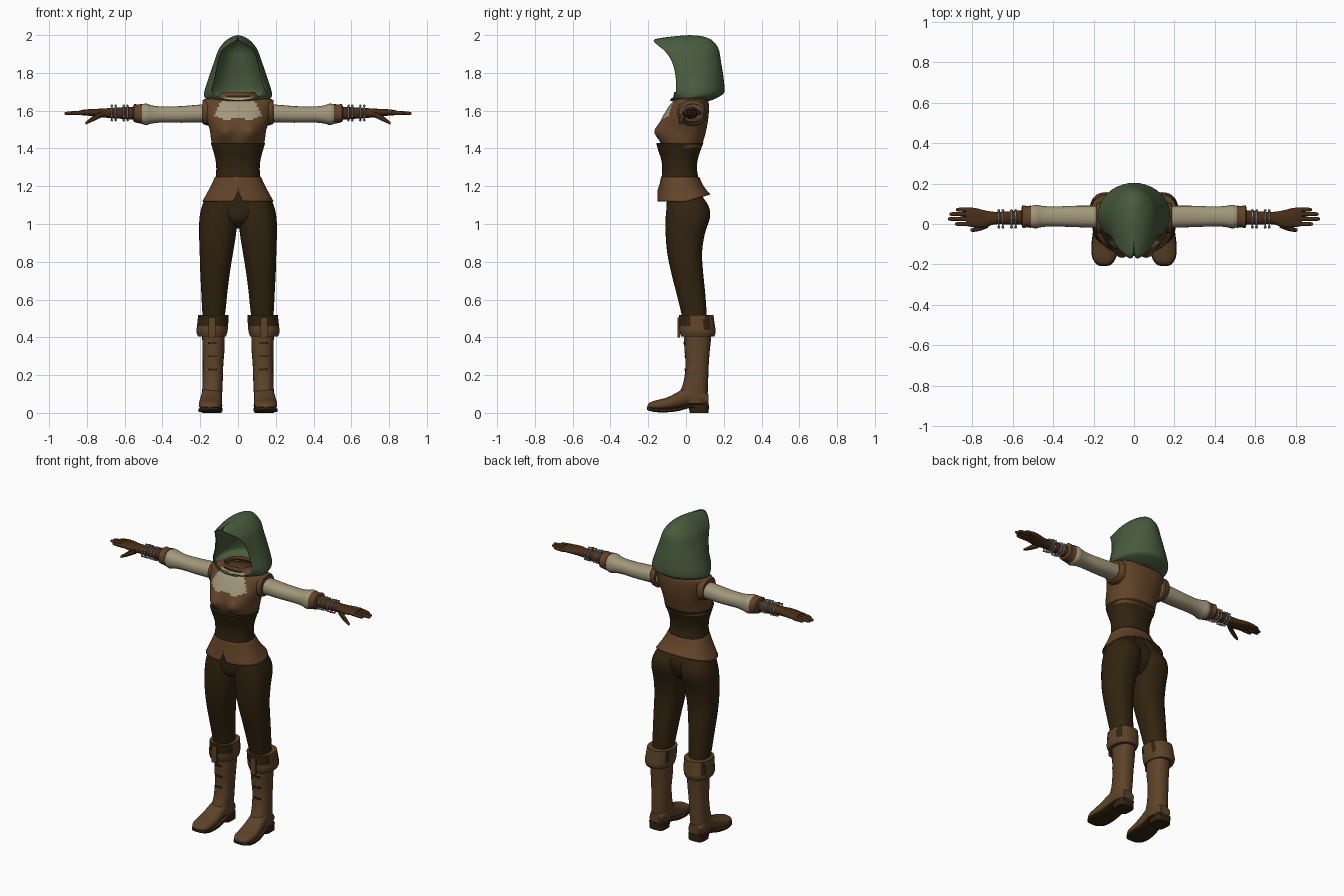
import bpy, bmesh, math
from math import exp, sin, cos, pi


def material(name, rgb):
    m = bpy.data.materials.new(name)
    m.diffuse_color = (*rgb, 1)
    return m


GREEN = material("hood green", (0.066, 0.105, 0.048))
BROWN = material("vest brown", (0.125, 0.058, 0.022))
DARK = material("trouser brown", (0.031, 0.017, 0.005))
CREAM = material("shirt cream", (0.36, 0.31, 0.20))
BOOT = material("boot brown", (0.11, 0.056, 0.022))
GLOVE = material("glove brown", (0.065, 0.026, 0.008))
SILVER = material("silver", (0.45, 0.46, 0.45))


def smooth_rows(rows, k):
    """Insert k - 1 spline rows between neighbouring rows."""
    out = []
    for i in range(len(rows) - 1):
        a, b, c, d = (rows[min(max(j, 0), len(rows) - 1)] for j in range(i - 1, i + 3))
        for s in range(k):
            t = s / k
            out.append([0.5 * (2 * q + (r - p) * t + (2 * p - 5 * q + 4 * r - w) * t * t
                               + (3 * q - p - 3 * r + w) * t ** 3)
                        for p, q, r, w in zip(a, b, c, d)])
    return out + [rows[-1]]


def finish(name, bm, mats, mirror=False, rule=None, thick=0, angle=40):
    bmesh.ops.recalc_face_normals(bm, faces=bm.faces)
    for f in bm.faces:
        f.smooth = True
        if rule:
            f.material_index = rule(f.calc_center_median())
    me = bpy.data.meshes.new(name)
    bm.to_mesh(me)
    bm.free()
    for m in mats:
        me.materials.append(m)
    me.set_sharp_from_angle(angle=math.radians(angle))
    ob = bpy.data.objects.new(name, me)
    bpy.context.collection.objects.link(ob)
    if mirror:
        ob.modifiers.new("mirror", 'MIRROR').use_mirror_merge = False
    if thick:
        mod = ob.modifiers.new("thickness", 'SOLIDIFY')
        mod.thickness = thick
    return ob


def skin(bm, rings, closed):
    vs = [[bm.verts.new(p) for p in r] for r in rings]
    n = len(vs[0])
    for a, b in zip(vs, vs[1:]):
        for i in range(n if closed else n - 1):
            j = (i + 1) % n
            bm.faces.new((a[i], a[j], b[j], b[i]))
    return vs


def loft(name, axis, rows, mats, n=24, k=3, p=2.3, caps=True, move=None, **kw):
    """Rows hold position along the axis, then low/high bounds on the other two axes."""
    rings = []
    for t, a0, a1, b0, b1 in smooth_rows(rows, k):
        ring = []
        for i in range(n):
            c, s = cos(2 * pi * i / n), sin(2 * pi * i / n)
            a = (a0 + a1) / 2 + (a1 - a0) / 2 * math.copysign(abs(c) ** (2 / p), c)
            b = (b0 + b1) / 2 + (b1 - b0) / 2 * math.copysign(abs(s) ** (2 / p), s)
            co = {'X': (t, a, b), 'Y': (a, t, b), 'Z': (a, b, t)}[axis]
            ring.append(move(*co) if move else co)
        rings.append(ring)
    bm = bmesh.new()
    vs = skin(bm, rings, True)
    if caps:
        bm.faces.new(vs[0])
        bm.faces.new(vs[-1])
    return finish(name, bm, mats, **kw)


def sym(rows):
    return [(z, -w, w, f, b) for z, w, f, b in rows]


def box(name, mat, lo, hi):
    bm = bmesh.new()
    bmesh.ops.create_cube(bm, size=1)
    for v in bm.verts:
        v.co = [(l + h) / 2 + c * (h - l) for c, l, h in zip(v.co, lo, hi)]
    return finish(name, bm, [mat], mirror=True)


# Hood: z, rim x, rim y, half width, y of widest point, back y, lift at the back
hood_rows = [(1.650, 0, -.080, .10, .03, .12, 0), (1.657, .06, -.082, .165, .03, .18, .02),
             (1.690, .14, -.055, .180, .04, .203, .01), (1.78, .125, -.055, .153, .04, .198, 0),
             (1.86, .108, -.075, .126, .03, .185, 0), (1.92, .085, -.115, .104, .03, .175, 0),
             (1.955, .045, -.155, .08, .02, .155, 0), (1.978, .008, -.165, .055, .02, .13, 0),
             (1.994, 0, -.06, .025, .02, .085, 0), (2.0, 0, .02, 0, .02, .02, 0)]
rings = []
for z, rx, ry, w, yw, yb, lift in smooth_rows(hood_rows, 3):
    rx, w = max(rx, 0), max(w, 0)
    half = [(rx + (w - rx) * sin(t * pi / 16), ry + (yw - ry) * t / 8) for t in range(8)]
    half += [(w * cos(t * pi / 20), yw + (yb - yw) * sin(t * pi / 20)) for t in range(11)]
    pts = half + [(-x, y) for x, y in half[-2::-1]]
    rings.append([(x, y, min(z, 2) + lift * max(y, 0) / .18) for x, y in pts])
bm = bmesh.new()
skin(bm, rings, False)
bmesh.ops.remove_doubles(bm, verts=bm.verts, dist=.0005)
finish("hood", bm, [GREEN], thick=.006, angle=60)


# Vest with shirt showing at the neckline
def bust(x, y, z):
    if y < 0:
        y -= .033 * exp(-((abs(x) - .07) / .045) ** 2 - ((z - 1.49) / .045) ** 2)
    return x, y, z


def neckline(c):
    low = 1.55 + .4 * max(0, abs(c.x) - .07) + .012 * exp(-(c.x / .03) ** 2)
    return int(c.y < 0 and low < c.z < 1.668 and abs(c.x) < .125 - .5 * max(0, c.z - 1.58))


loft("vest", 'Z', sym([(1.405, .136, -.125, .083), (1.45, .143, -.14, .095), (1.5, .15, -.142, .108),
                       (1.56, .168, -.127, .118), (1.62, .180, -.092, .122), (1.655, .182, -.065, .116),
                       (1.672, .12, -.06, .105), (1.692, .09, -.062, .092)]),
     [BROWN, CREAM], n=72, k=6, caps=False, move=bust, rule=neckline)
loft("armhole", 'X', [(.15, -.045, .108, 1.52, 1.66), (.175, -.045, .105, 1.525, 1.662),
                      (.187, -.035, .098, 1.532, 1.655)], [BROWN], mirror=True)
loft("collar", 'Z', sym([(1.672, .093, -.066, .095), (1.698, .09, -.064, .092)]), [BROWN],
     n=40, k=1, caps=False, thick=.006)

# Corset
loft("corset", 'Z', sym([(1.238, .119, -.13, .067), (1.29, .115, -.126, .058), (1.34, .119, -.131, .062),
                         (1.39, .132, -.147, .077), (1.43, .145, -.158, .093)]), [DARK], n=48)


# Flared skirt of the vest, notched at the front and raised at the back
def hem(x, y, z):
    t = (1.25 - z) / .13
    return x, y, z + t * (.055 * exp(-(x / .013) ** 2) if y < 0 else .3 * y)


loft("vest_skirt", 'Z', sym([(1.25, .121, -.132, .07), (1.19, .15, -.139, .092), (1.12, .188, -.152, .128)]),
     [BROWN], n=72, k=4, caps=False, move=hem, thick=.005)

# Trousers
loft("trouser_leg", 'Z', [(.48, .075, .185, -.015, .11), (.55, .065, .19, -.03, .108),
                          (.65, .055, .195, -.055, .1), (.75, .042, .2, -.08, .09),
                          (.85, .026, .203, -.1, .085), (.95, .01, .206, -.108, .1),
                          (1.03, .003, .204, -.108, .126), (1.09, .002, .192, -.103, .122),
                          (1.15, .002, .165, -.1, .085), (1.22, .002, .11, -.09, .05)],
     [DARK], n=32, mirror=True)
loft("hips", 'Z', sym([(.975, .02, -.03, .05), (1.02, .11, -.095, .09), (1.1, .16, -.1, .105),
                       (1.17, .135, -.105, .07), (1.24, .115, -.11, .05)]), [DARK], n=32)

# Boots
loft("boot_shaft", 'Z', [(.05, .087, .188, -.02, .117), (.1, .084, .19, -.035, .115),
                         (.16, .081, .188, -.014, .117), (.25, .078, .187, -.002, .12),
                         (.33, .072, .188, -.008, .126), (.42, .07, .19, -.012, .135),
                         (.47, .07, .19, -.014, .135)], [BOOT], mirror=True)
loft("boot_foot", 'Y', [(.118, .1, .175, .04, .1), (.08, .086, .188, .035, .13), (.02, .085, .192, .038, .145),
                        (-.04, .085, .2, .025, .112), (-.1, .085, .207, .014, .082),
                        (-.16, .09, .205, .012, .066), (-.192, .108, .188, .016, .054),
                        (-.203, .13, .168, .024, .042)], [BOOT], mirror=True)
loft("boot_sole", 'Y', [(.12, .1, .175, .03, .048), (.08, .084, .19, .03, .048), (.02, .084, .194, .026, .046),
                        (-.04, .083, .203, .01, .032), (-.1, .082, .21, .003, .026),
                        (-.16, .087, .208, .004, .028), (-.197, .108, .188, .012, .032),
                        (-.207, .13, .168, .018, .03)], [DARK], p=4, mirror=True)
loft("boot_heel", 'Z', [(0, .088, .188, .02, .12), (.042, .086, .192, .012, .121)], [DARK], k=1, p=3.5,
     mirror=True)


def patches(c):
    top = c.z > .455 and c.y < .02
    return int(top or sin(c.x * 75 + c.y * 40) + sin(c.y * 70) > 1.0 and c.z > .44)


loft("boot_cuff", 'Z', [(.405, .064, .212, -.026, .15), (.43, .056, .22, -.034, .157),
                        (.47, .052, .216, -.036, .152), (.518, .05, .211, -.037, .145)],
     [BOOT, DARK], n=40, k=4, mirror=True, rule=patches)
box("cuff_strap", BOOT, (.12, -.046, .40), (.155, -.032, .505))
for z, y in ((.37, -.014), (.30, -.009), (.23, -.009)):
    box("boot_buckle", DARK, (.112, y, z - .005), (.158, y + .02, z + .005))

# Sleeves and gloves
loft("sleeve", 'X', [(.14, -.015, .088, 1.54, 1.63), (.2, -.018, .09, 1.538, 1.632), (.3, -.015, .09, 1.536, 1.624),
                     (.4, -.012, .086, 1.537, 1.622), (.455, -.015, .09, 1.532, 1.628),
                     (.49, -.022, .095, 1.524, 1.638), (.525, -.008, .08, 1.54, 1.625)], [CREAM], mirror=True)
loft("glove_cuff", 'X', [(.508, -.02, .092, 1.53, 1.637), (.53, -.016, .088, 1.535, 1.632),
                         (.55, -.02, .093, 1.54, 1.635), (.556, .0, .075, 1.555, 1.618)],
     [BROWN], k=2, mirror=True)
loft("glove_hand", 'X', [(.54, -.002, .07, 1.552, 1.618), (.62, -.002, .062, 1.557, 1.618),
                         (.69, -.002, .06, 1.562, 1.613), (.74, -.018, .068, 1.567, 1.61),
                         (.79, -.016, .08, 1.573, 1.608), (.83, -.01, .08, 1.576, 1.603)], [GLOVE], mirror=True)
for y, tip in ((.0, .885), (.025, .918), (.049, .912), (.071, .88)):
    loft("finger", 'X', [(.81, y - .011, y + .011, 1.577, 1.602), (tip - .02, y - .01, y + .01, 1.576, 1.596),
                         (tip, y - .005, y + .005, 1.58, 1.59)], [GLOVE], n=10, mirror=True)
loft("thumb", 'X', [(.72, -.018, .015, 1.565, 1.6), (.755, -.032, -.005, 1.548, 1.582),
                    (.79, -.039, -.017, 1.533, 1.555), (.808, -.036, -.024, 1.526, 1.54)],
     [GLOVE], n=10, mirror=True)

# Bracelets with small studs
for x in (.585, .605, .648, .668):
    bm = bmesh.new()
    skin(bm, [[(x + .004 * cos(b), .025 + (.044 + .004 * sin(b)) * cos(a), 1.588 + (.036 + .004 * sin(b)) * sin(a))
               for b in (i * pi / 3 for i in range(6))] for a in (j * pi / 12 for j in range(25))], True)
    for a in range(6):
        stud = bmesh.ops.create_icosphere(bm, subdivisions=1, radius=.008)["verts"]
        bmesh.ops.translate(bm, verts=stud, vec=(x, .025 + .047 * cos(a * pi / 3 + .5),
                                                 1.588 + .038 * sin(a * pi / 3 + .5)))
    finish("bracelet", bm, [SILVER], mirror=True)
